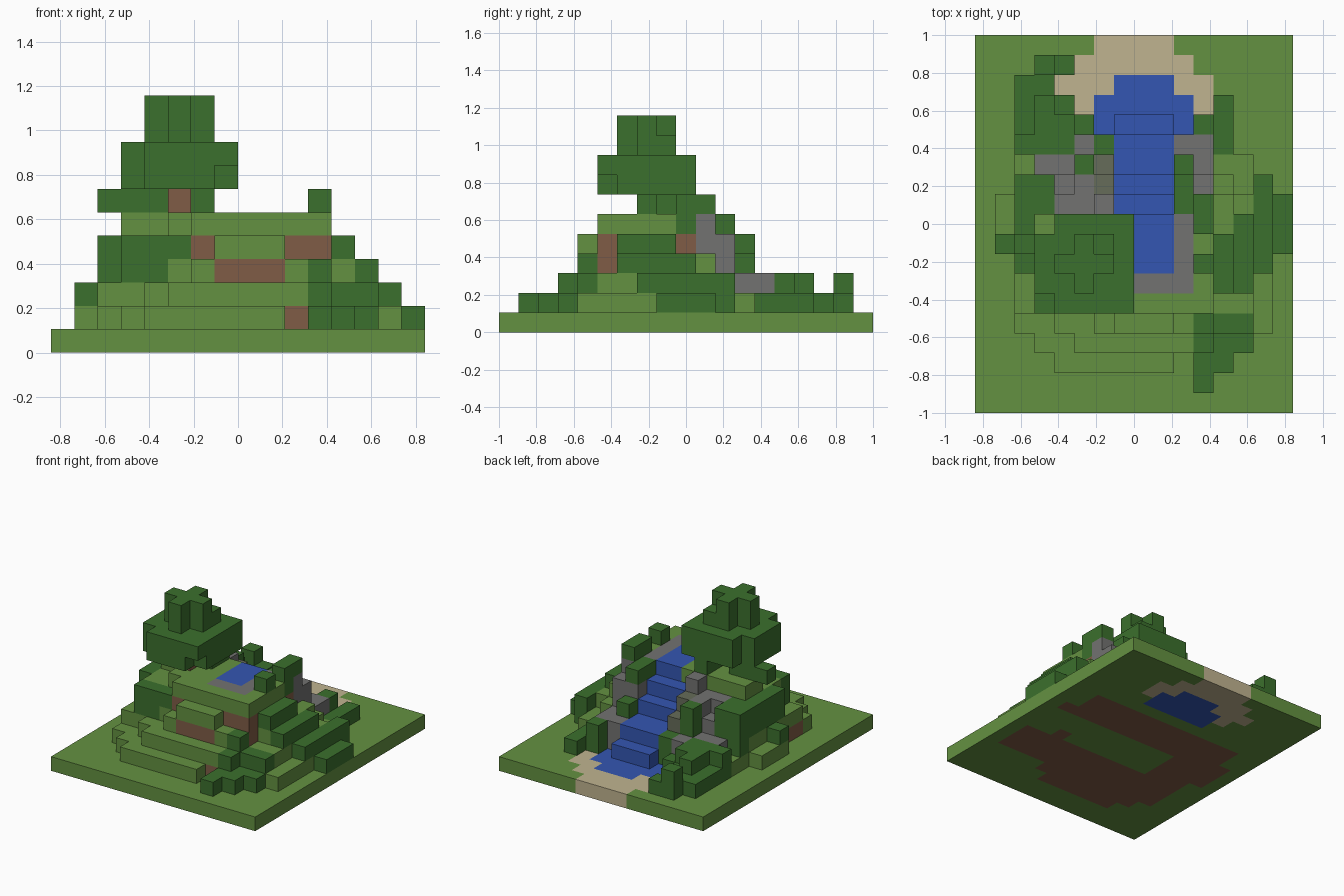
import bpy
import bmesh
from mathutils import Vector

if "Cube" in bpy.data.objects:
    bpy.data.objects.remove(bpy.data.objects["Cube"], do_unlink=True)

COLOURS = {
    "grass": (0.127, 0.283, 0.053),
    "leaf": (0.044, 0.162, 0.026),
    "water": (0.034, 0.093, 0.445),
    "stone": (0.170, 0.170, 0.165),
    "mossy stone": (0.133, 0.150, 0.100),
    "sand": (0.527, 0.456, 0.279),
    "earth": (0.216, 0.107, 0.061),
}
NAMES = list(COLOURS)
MATERIALS = []
for name, rgb in COLOURS.items():
    mat = bpy.data.materials.new(name)
    mat.use_nodes = True
    mat.diffuse_color = (*rgb, 1)
    shader = mat.node_tree.nodes["Principled BSDF"]
    shader.inputs["Base Color"].default_value = (*rgb, 1)
    shader.inputs["Roughness"].default_value = 0.9
    MATERIALS.append(mat)

WIDE, DEEP = 16, 19
UNIT = 2 / DEEP
cells = {}  # block position -> (part, colour)


def span(v):
    return range(*v) if isinstance(v, tuple) else (v,)


def box(part, colour, x, y, z):
    """Fill a range of blocks; a single number means one block."""
    for i in span(x):
        for j in span(y):
            for k in span(z):
                cells[i, j, k] = (part, colour)


def clear(x, y, z):
    for i in span(x):
        for j in span(y):
            for k in span(z):
                cells.pop((i, j, k), None)


# Ground slab with the beach and pool
box("ground", "grass", (0, WIDE), (0, DEEP), 0)
box("beach", "sand", (6, 10), 18, 0)
box("beach", "sand", (5, 11), 17, 0)
box("beach", "sand", (4, 12), 16, 0)
box("beach", "sand", (5, 12), 15, 0)
box("pool", "water", (7, 10), 16, 0)
box("pool", "water", (6, 11), (14, 16), 0)


# Terraced hill, one tier per level
def hill(x, y, z):
    box("hill", "grass", x, y, z)


hill((4, 10), 2, 1)
hill((3, 11), 3, 1)
hill((2, 15), (4, 11), 1)
hill(1, (8, 11), 1)
hill((2, 14), (11, 13), 1)

hill((5, 11), 3, 2)
hill((4, 13), 4, 2)
hill((2, 14), (5, 11), 2)
hill((3, 13), 11, 2)

hill((6, 11), 4, 3)
hill((5, 12), 5, 3)
hill((3, 13), (6, 11), 3)

hill((7, 10), 4, 4)
hill((6, 12), 5, 4)
hill((3, 12), (6, 10), 4)

hill((6, 12), 5, 5)
hill((5, 12), (6, 8), 5)
hill((3, 12), (8, 10), 5)

# Covered hill blocks are bare earth
for (i, j, k), (part, _) in list(cells.items()):
    if part == "hill" and cells.get((i, j, k + 1), ("",))[0] == "hill":
        cells[i, j, k] = (part, "earth")

# Earth and grass pattern on the underside
for (i, j, k) in list(cells):
    if k == 1:
        hollow = 5 <= i < 15 and 7 <= j < 10 and (i, j) != (12, 7)
        if not hollow:
            cells[i, j, 0] = ("ground", "earth")

# Stepped waterfall
clear((7, 10), (10, 14), (1, 6))
box("waterfall", "water", (8, 10), (7, 10), (1, 6))
box("waterfall", "water", (7, 10), 10, (1, 5))
box("waterfall", "water", (7, 10), 11, (1, 4))
box("waterfall", "water", (7, 10), (12, 14), (1, 3))
box("waterfall", "water", (7, 10), 14, 1)


# Rocky banks
def rock(x, y, top, colour="stone"):
    box("rocks", colour, x, y, (1, top + 1))


box("rocks", "stone", (8, 11), 6, 5)
box("rocks", "stone", 10, (7, 10), 5)
rock((10, 12), 10, 5)
rock((10, 12), 11, 4)
rock((10, 12), (12, 14), 2)
rock((4, 6), 10, 4)
rock(5, 11, 4)
rock(4, 11, 3)
rock((3, 5), 12, 2)
rock(5, 13, 2)
rock(6, 10, 5)
rock(6, 11, 4, "mossy stone")
rock(6, 12, 3, "mossy stone")


# Bushes
def bush(x, y, z):
    box("bushes", "leaf", x, y, z)


# front corner
bush(11, (1, 4), 1)
bush(12, (2, 4), 1)
bush(13, 3, 1)
bush(11, 3, 2)
bush((11, 14), 4, 2)
bush(11, 4, 3)
# right slope
bush(15, (8, 11), 1)
bush(14, 11, 1)
bush(14, (7, 12), 2)
bush(13, (6, 10), 3)
bush(12, (6, 9), 4)
bush(11, 7, 6)
bush(11, 9, (5, 7))
bush((10, 12), 10, 6)
clear(10, 10, 6)
bush(10, 10, 5)
bush(10, 11, 5)
bush(10, 12, 3)
# left slope
bush(1, 8, 2)
bush(2, (7, 11), (3, 5))
bush(2, 11, (2, 5))
bush(3, 10, (3, 5))
bush(3, 11, (3, 5))
bush((3, 5), 5, 3)
bush((3, 6), 5, 4)
bush((2, 5), 8, 6)
bush(6, (8, 10), 6)
# beside the pool
bush(5, 12, (1, 5))
bush(6, 13, (1, 3))
bush((2, 5), 13, (1, 3))
bush((2, 6), 14, 1)
bush((3, 5), 14, 2)
bush((2, 5), 15, 1)
bush(3, 15, 2)
bush((2, 4), 16, 1)
bush((3, 5), 17, 1)
bush(3, 17, 2)
bush(12, (13, 16), 1)
bush(11, 14, (1, 3))

# Tree: trunk, broad crown with trimmed corners, cross-shaped top
box("trunk", "earth", 5, 7, (6, 9))
box("crown", "leaf", (3, 8), (5, 10), (7, 9))
clear(3, (5, 10, 4), (7, 9))
clear(7, 5, 7)
box("crown", "leaf", 5, (6, 9), (9, 11))
box("crown", "leaf", (4, 7), 7, (9, 11))
box("crown", "leaf", 6, 8, 9)


# Turn each part's exposed block sides into a mesh
def build(part):
    bm = bmesh.new()
    for pos, (owner, colour) in cells.items():
        if owner != part:
            continue
        middle = Vector(pos) + Vector((0.5 - WIDE / 2, 0.5 - DEEP / 2, 0.5))
        for axis in range(3):
            for sign in (-1, 1):
                side = list(pos)
                side[axis] += sign
                if tuple(side) in cells:
                    continue
                n, u, v = Vector(), Vector(), Vector()
                n[axis] = sign / 2
                u[(axis + 1) % 3] = 0.5
                v[(axis + 2) % 3] = sign / 2
                corners = (-u - v, u - v, u + v, v - u)
                face = bm.faces.new([bm.verts.new((middle + n + c) * UNIT) for c in corners])
                face.material_index = NAMES.index(colour)
    bmesh.ops.remove_doubles(bm, verts=bm.verts, dist=UNIT / 100)
    mesh = bpy.data.meshes.new(part)
    bm.to_mesh(mesh)
    bm.free()
    for mat in MATERIALS:
        mesh.materials.append(mat)
    bpy.context.collection.objects.link(bpy.data.objects.new(part, mesh))


for part in sorted({owner for owner, _ in cells.values()}):
    build(part)
